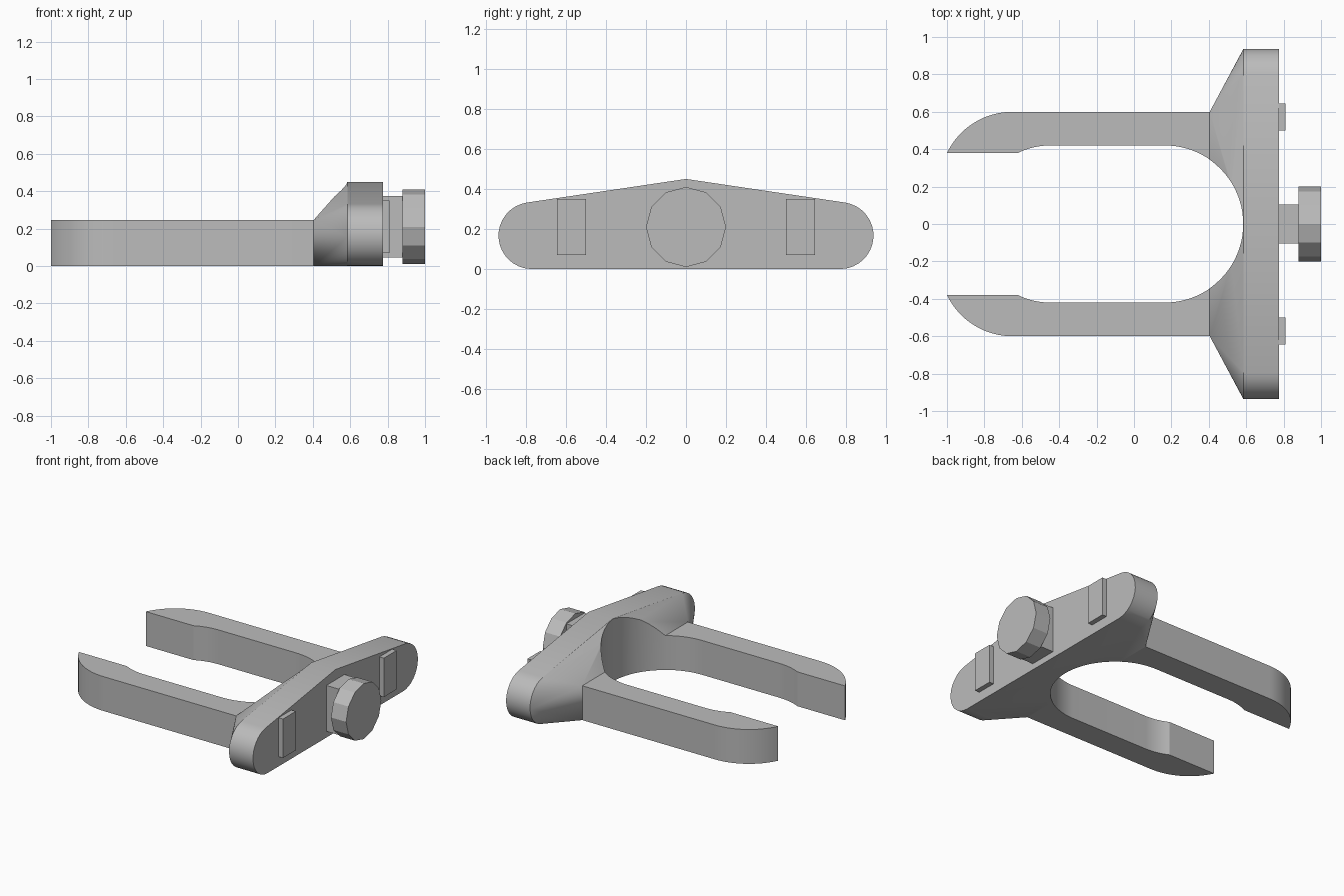
import bpy, bmesh
from math import sin, cos, radians, asin, pi, degrees

cube = bpy.data.objects.get("Cube")
if cube:
    bpy.data.objects.remove(cube, do_unlink=True)

GREY = (0.5, 0.5, 0.5, 1.0)
mat = bpy.data.materials.new("plain grey")
mat.use_nodes = True
mat.diffuse_color = GREY
mat.node_tree.nodes["Principled BSDF"].inputs["Base Color"].default_value = GREY


def finish(name, bm):
    bmesh.ops.recalc_face_normals(bm, faces=bm.faces[:])
    mesh = bpy.data.meshes.new(name)
    bm.to_mesh(mesh)
    bm.free()
    mesh.materials.append(mat)
    obj = bpy.data.objects.new(name, mesh)
    bpy.context.collection.objects.link(obj)
    return obj


def activate(obj):
    bpy.ops.object.select_all(action='DESELECT')
    obj.select_set(True)
    bpy.context.view_layer.objects.active = obj


def smooth(obj, angle=25):
    activate(obj)
    bpy.ops.object.shade_smooth_by_angle(angle=radians(angle))


def prism(name, outline, z0, z1):
    """Extrude an xy outline upwards."""
    bm = bmesh.new()
    face = bm.faces.new([bm.verts.new((x, y, z0)) for x, y in outline])
    ext = bmesh.ops.extrude_face_region(bm, geom=[face])
    new = [v for v in ext["geom"] if isinstance(v, bmesh.types.BMVert)]
    bmesh.ops.translate(bm, vec=(0, 0, z1 - z0), verts=new)
    return finish(name, bm)


def box(name, x, y, z):
    return prism(name, [(x[0], y[0]), (x[1], y[0]), (x[1], y[1]), (x[0], y[1])], *z)


def arc(cx, cy, r, a0, a1, n):
    """Points on an arc, angles in degrees."""
    angles = [radians(a0 + (a1 - a0) * i / n) for i in range(n + 1)]
    return [(cx + r * cos(a), cy + r * sin(a)) for a in angles]


# Main dimensions
ROOT_X, HEAD_X, BACK_X = 0.405, 0.585, 0.775
ARM_Y, ARM_TOP, PEAK = 0.6, 0.247, 0.45
SLOT_X, SLOT_R = 0.165, 0.42

# Head: rounded bar with a peaked top, tapering to the arm roots
half = arc(0.77, 0.167, 0.167, -90, 81.5, 16) + [(0, PEAK)]
profile = half + [(-y, z) for y, z in half[:-1]]
bm = bmesh.new()
for y, z in profile:
    for x in (HEAD_X, BACK_X):
        bm.verts.new((x, y, z))
for y in (-ARM_Y, ARM_Y):
    for z in (0, ARM_TOP):
        bm.verts.new((ROOT_X, y, z))
bmesh.ops.convex_hull(bm, input=bm.verts[:])
bmesh.ops.dissolve_limit(bm, angle_limit=radians(0.5), verts=bm.verts[:], edges=bm.edges[:])
head = finish("head_block", bm)

# Round end of the slot, cut through the head
slot = arc(SLOT_X, 0, SLOT_R - 0.001, -90, 90, 40) + [(0, SLOT_R), (0, -SLOT_R)]
cutter = prism("slot_cutter", slot, -0.2, 0.8)
cutter.hide_render = True
cut = head.modifiers.new("slot", 'BOOLEAN')
cut.operation, cut.solver, cut.object = 'DIFFERENCE', 'EXACT', cutter
activate(head)
bpy.ops.object.modifier_apply(modifier=cut.name)
bpy.data.objects.remove(cutter, do_unlink=True)
smooth(head)

# Arms: curved outer tips, stepped inner sides
root_angle = degrees(asin((ROOT_X - SLOT_X) / SLOT_R))
inner = arc(SLOT_X, 0, SLOT_R, 90 - root_angle, 90, 12)
step = arc(-0.45, 0.04, 0.38, 90, 116.6, 8)
tip = arc(-0.65, 0.212, 0.388, 154.4, 90, 16)
outline = inner + step + [(-1.0, 0.38)] + tip[1:] + [(ROOT_X, ARM_Y)]
for side, s in (("left", 1), ("right", -1)):
    arm = prism("arm_" + side, [(x, s * y) for x, y in outline], 0, ARM_TOP)
    smooth(arm, 20)

# Raised pads on the back plate
for side, s in (("left", 1), ("right", -1)):
    box("pad_" + side, (BACK_X - 0.01, 0.81), sorted((s * 0.5, s * 0.645)), (0.07, 0.35))

# Knob: square neck and twelve-sided cap
box("knob_neck", (BACK_X - 0.01, 0.89), (-0.103, 0.103), (0.045, 0.375))
bm = bmesh.new()
ring = [bm.verts.new((0.88, y, z)) for y, z in arc(0, 0.21, 0.2, 0, 330, 11)]
ext = bmesh.ops.extrude_face_region(bm, geom=[bm.faces.new(ring)])
moved = [v for v in ext["geom"] if isinstance(v, bmesh.types.BMVert)]
bmesh.ops.translate(bm, vec=(0.12, 0, 0), verts=moved)
finish("knob_cap", bm)
